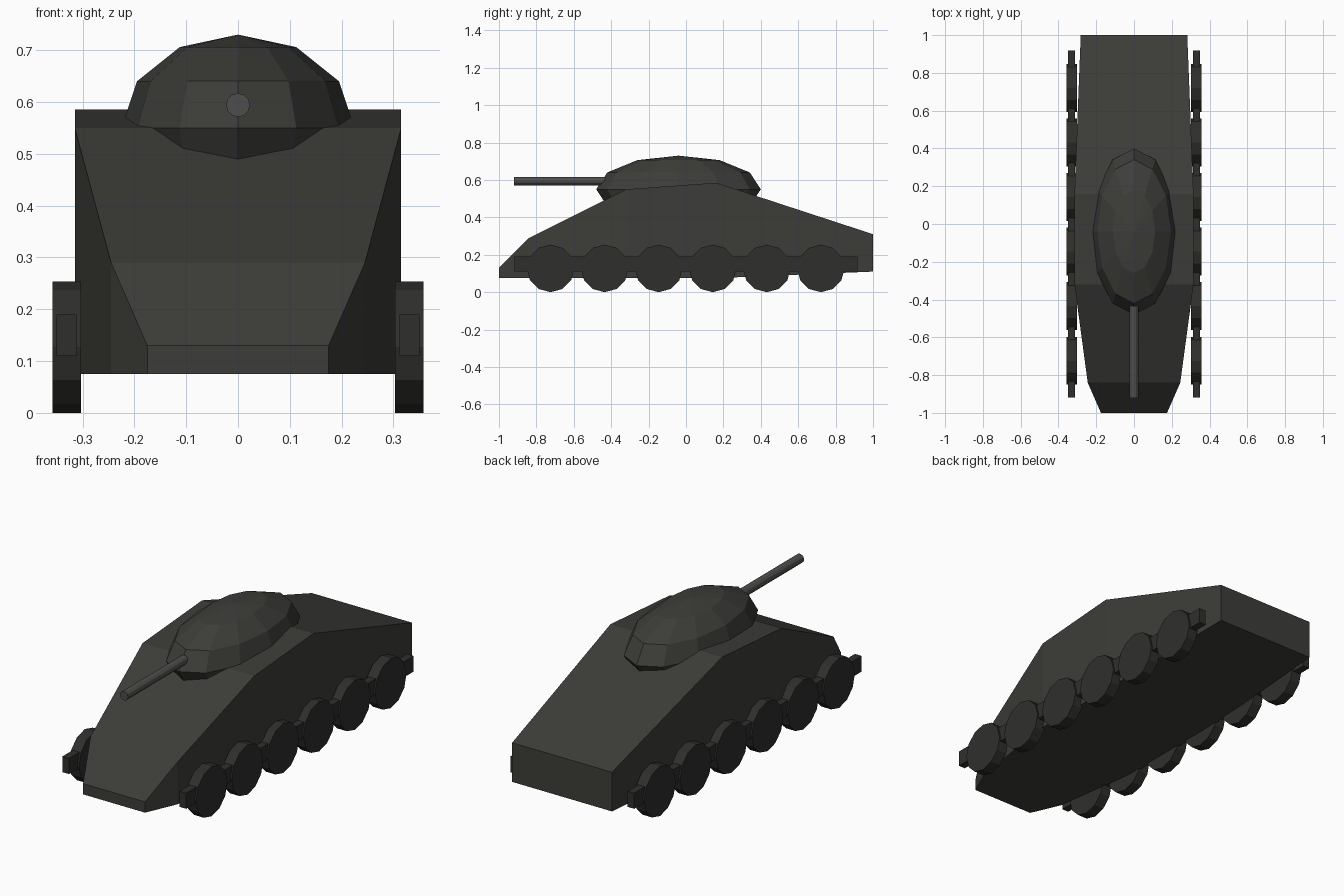
import bpy, bmesh, math
from mathutils import Matrix

if "Cube" in bpy.data.objects:
    bpy.data.objects.remove(bpy.data.objects["Cube"])


def material(name, r, g, b):
    m = bpy.data.materials.new(name)
    m.diffuse_color = (r, g, b, 1)
    m.use_nodes = True
    m.node_tree.nodes["Principled BSDF"].inputs["Base Color"].default_value = m.diffuse_color
    return m


body_paint = material("dark_olive_grey", 0.046, 0.046, 0.041)
track_paint = material("track_black", 0.028, 0.028, 0.026)
gun_paint = material("gun_grey", 0.075, 0.075, 0.072)


def finish(bm, name, mat):
    bmesh.ops.recalc_face_normals(bm, faces=bm.faces)
    mesh = bpy.data.meshes.new(name)
    bm.to_mesh(mesh)
    bm.free()
    mesh.materials.append(mat)
    ob = bpy.data.objects.new(name, mesh)
    bpy.context.collection.objects.link(ob)
    return ob


def cylinder(name, radius, depth, axis, loc, mat, turn=0.0):
    bm = bmesh.new()
    m = (Matrix.Translation(loc) @ Matrix.Rotation(math.pi / 2, 4, axis)
         @ Matrix.Rotation(turn, 4, 'Z'))
    bmesh.ops.create_cone(bm, cap_ends=True, segments=12, radius1=radius,
                          radius2=radius, depth=depth, matrix=m)
    return finish(bm, name, mat)


# Hull: loft of rectangular sections (y, half width, bottom z, top z)
sections = [(-1.0, 0.175, 0.075, 0.13),
            (-0.84, 0.245, 0.075, 0.29),
            (-0.32, 0.315, 0.075, 0.55),
            (0.16, 0.315, 0.075, 0.585),
            (1.0, 0.282, 0.11, 0.31)]
bm = bmesh.new()
rings = [[bm.verts.new(p) for p in ((-w, y, b), (w, y, b), (w, y, t), (-w, y, t))]
         for y, w, b, t in sections]
for a, c in zip(rings, rings[1:]):
    for i in range(4):
        j = (i + 1) % 4
        bm.faces.new((a[i], a[j], c[j], c[i]))
bm.faces.new(rings[0])
bm.faces.new(rings[-1])
finish(bm, "hull", body_paint)

# Turret: flattened low-poly ellipsoid, half sunk into the roof
bm = bmesh.new()
bmesh.ops.create_uvsphere(
    bm, u_segments=12, v_segments=6, radius=1,
    matrix=Matrix.Translation((0, -0.04, 0.55)) @ Matrix.Diagonal((0.225, 0.44, 0.18, 1)))
finish(bm, "turret", body_paint)

# Gun barrel
cylinder("gun_barrel", 0.023, 0.62, 'X', (0, -0.61, 0.594), gun_paint)

# Running gear on both sides: track bar and six wheels
for side, s in (("left", -1), ("right", 1)):
    bm = bmesh.new()
    bmesh.ops.create_cube(
        bm, size=1,
        matrix=Matrix.Translation((s * 0.331, 0, 0.15)) @ Matrix.Diagonal((0.038, 1.835, 0.08, 1)))
    finish(bm, f"{side}_track_bar", track_paint)
    for i in range(6):
        cylinder(f"{side}_wheel_{i + 1}", 0.127, 0.055, 'Y',
                 (s * 0.3305, -0.724 + 0.289 * i, 0.127), track_paint)
